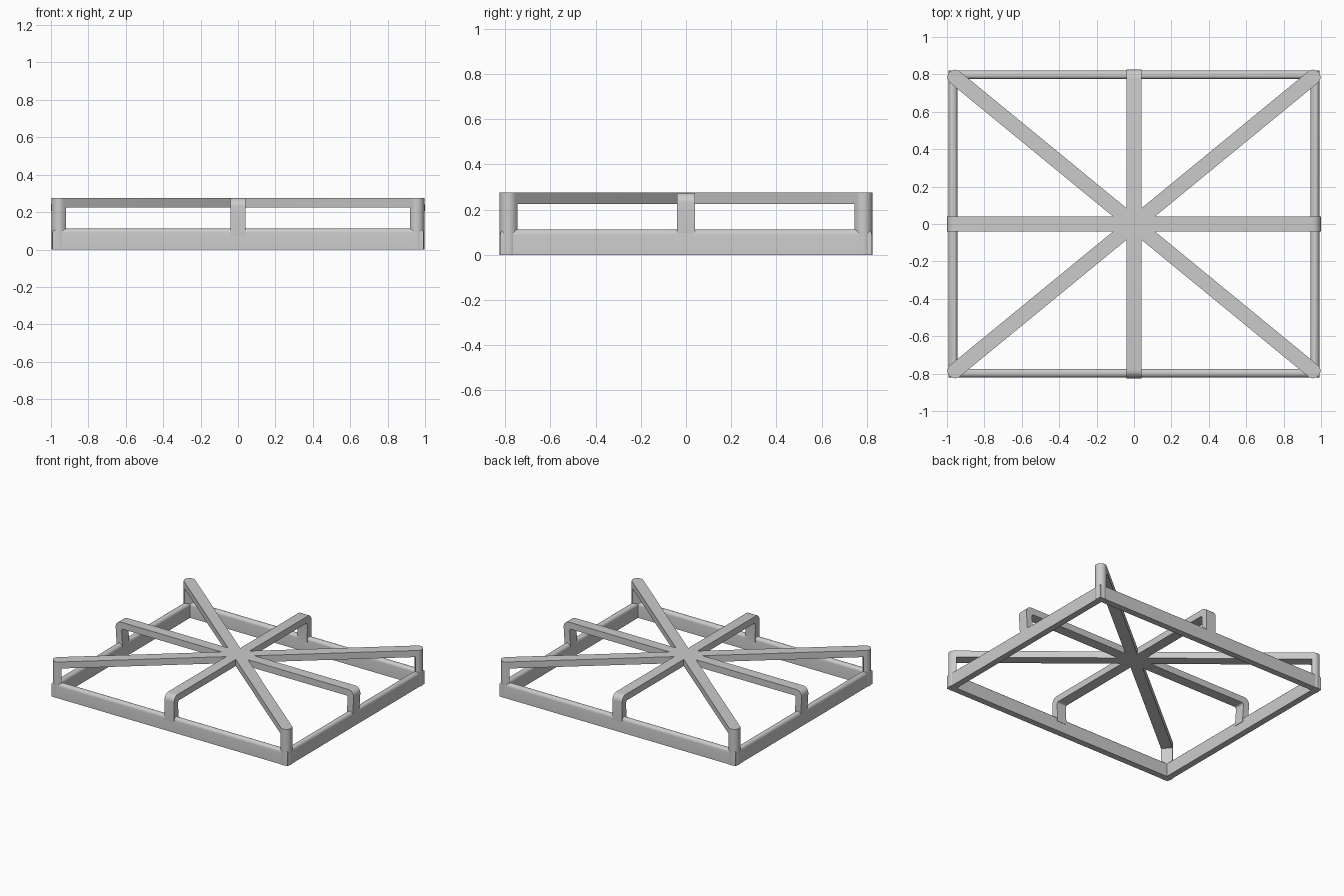
import bpy, bmesh, math
from mathutils import Matrix, Vector

if "Cube" in bpy.data.objects:
    bpy.data.objects.remove(bpy.data.objects["Cube"])

TOP, ARM_Z = 0.275, 0.225      # top and underside of the arms
HALF_W = 0.04                  # half width of every arm
CX, CY = 0.957, 0.785          # corner post axes
FX, FY = 0.968, 0.798          # frame bar centre lines


def finish(bm, name):
    bmesh.ops.recalc_face_normals(bm, faces=bm.faces)
    me = bpy.data.meshes.new(name)
    bm.to_mesh(me)
    bm.free()
    ob = bpy.data.objects.new(name, me)
    bpy.context.collection.objects.link(ob)
    bpy.ops.object.select_all(action='DESELECT')
    ob.select_set(True)
    bpy.context.view_layer.objects.active = ob
    bpy.ops.object.shade_smooth_by_angle(angle=math.radians(31))
    return ob


def prism(name, outline, offset, matrix=Matrix()):
    """Extrude a closed outline of 3D points along an offset."""
    bm = bmesh.new()
    face = bm.faces.new([bm.verts.new(p) for p in outline])
    ext = bmesh.ops.extrude_face_region(bm, geom=[face])
    verts = [v for v in ext['geom'] if isinstance(v, bmesh.types.BMVert)]
    bmesh.ops.translate(bm, verts=verts, vec=Vector(offset))
    bm.transform(matrix)
    return finish(bm, name)


def arc(cx, cy, r, a0, a1, n):
    return [(cx + r * math.cos(math.radians(a0 + (a1 - a0) * i / n)),
             cy + r * math.sin(math.radians(a0 + (a1 - a0) * i / n)))
            for i in range(n + 1)]


# Base frame: round-topped section swept around a mitred rectangle
section = [(-0.024, 0)] + arc(0, 0.089, 0.024, 180, 0, 10) + [(0.024, 0)]
bm = bmesh.new()
rings = [[bm.verts.new((sx * (FX + d), sy * (FY + d), z)) for d, z in section]
         for sx, sy in ((1, 1), (-1, 1), (-1, -1), (1, -1))]
for k in range(4):
    a, b = rings[k], rings[(k + 1) % 4]
    for i in range(len(section)):
        j = (i + 1) % len(section)
        bm.faces.new((a[i], a[j], b[j], b[i]))
finish(bm, "base_frame")

# Diagonal arms with round ends, and their corner posts
reach = math.hypot(CX, CY)
base_angle = math.atan2(CY, CX)
cap = arc(reach, 0, HALF_W, -90, 90, 14)
for s in (1, -1):
    rot = Matrix.Rotation(s * base_angle, 4, 'Z')
    bar = cap + [(-x, -y) for x, y in cap]
    prism("diagonal_arm", [(x, y, ARM_Z) for x, y in bar], (0, 0, TOP - ARM_Z), rot)
    inner = reach - 0.015
    post = cap + [(inner, HALF_W), (inner, -HALF_W)]
    for turn in (0, math.pi):
        prism("corner_post", [(x, y, 0) for x, y in post], (0, 0, ARM_Z),
              Matrix.Rotation(turn, 4, 'Z') @ rot)


# Straight arms: bridge profile with rounded bends, feet sunk into the frame
def bridge(name, r, lean, angle):
    t, foot = 0.05, 0.075
    outer = [(r - lean, foot)] + arc(r - 0.045, TOP - 0.045, 0.045, 0, 90, 6)
    inside = arc(r - t - 0.015, ARM_Z - 0.015, 0.015, 90, 0, 4) + [(r - lean - t, foot)]
    half = outer + [(-x, z) for x, z in reversed(outer)]
    half += [(-x, z) for x, z in reversed(inside)] + inside
    prism(name, [(x, -HALF_W, z) for x, z in half], (0, 2 * HALF_W, 0),
          Matrix.Rotation(angle, 4, 'Z'))


# reorder-safe: outer runs right to left over the top, inside returns underneath
def straight_arm(name, r, lean, angle):
    t, foot = 0.05, 0.075
    outer = [(r - lean, foot)] + arc(r - 0.045, TOP - 0.045, 0.045, 0, 90, 6)
    inside = [(r - lean - t, foot)] + arc(r - t - 0.015, ARM_Z - 0.015, 0.015, 0, 90, 4)
    mirror = lambda pts: [(-x, z) for x, z in pts]
    loop = outer + mirror(outer)[::-1] + mirror(inside) + inside[::-1]
    prism(name, [(x, -HALF_W, z) for x, z in loop], (0, 2 * HALF_W, 0),
          Matrix.Rotation(angle, 4, 'Z'))


straight_arm("side_to_side_arm", 1.0, 0.01, 0)
straight_arm("front_to_back_arm", 0.825, 0.003, math.pi / 2)
